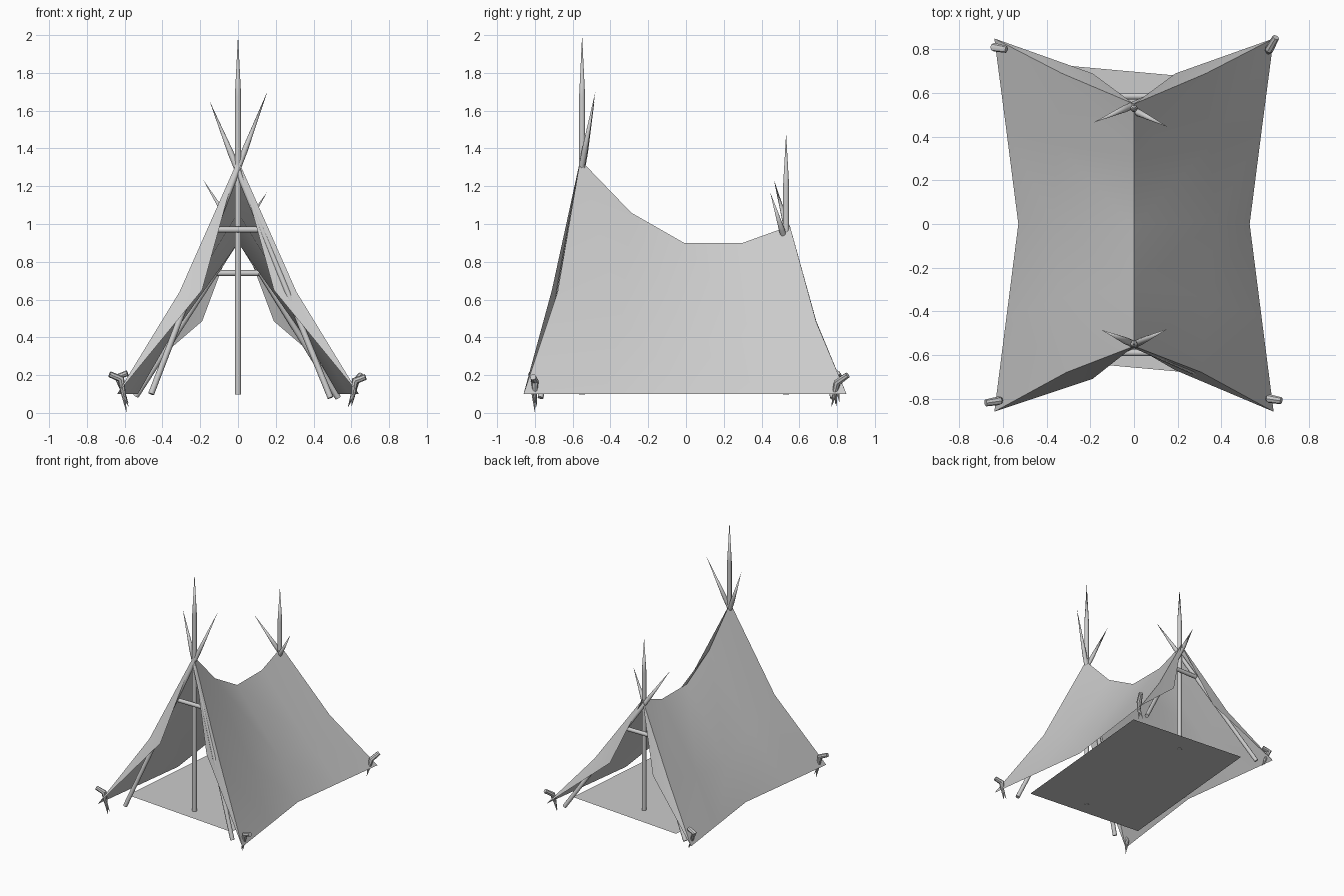
import bpy, bmesh, math
from mathutils import Vector

cube = bpy.data.objects.get("Cube")
if cube:
    bpy.data.objects.remove(cube, do_unlink=True)

grey = bpy.data.materials.new("plain_grey")
grey.use_nodes = True
colour = (0.6, 0.6, 0.6, 1)
grey.diffuse_color = colour
grey.node_tree.nodes["Principled BSDF"].inputs["Base Color"].default_value = colour


def finish(bm, name, angle=40):
    mesh = bpy.data.meshes.new(name)
    bm.to_mesh(mesh)
    bm.free()
    obj = bpy.data.objects.new(name, mesh)
    bpy.context.collection.objects.link(obj)
    mesh.materials.append(grey)
    bpy.ops.object.select_all(action='DESELECT')
    obj.select_set(True)
    bpy.context.view_layer.objects.active = obj
    bpy.ops.object.shade_smooth_by_angle(angle=math.radians(angle))
    return obj


def stick(name, stations, sides=10):
    """Round stick through (point, radius) stations; zero radius gives a point."""
    bm = bmesh.new()
    pts = [Vector(p) for p, r in stations]
    rings = []
    for i, (p, r) in enumerate(stations):
        d = (pts[min(i + 1, len(pts) - 1)] - pts[max(i - 1, 0)]).normalized()
        ref = Vector((0, 1, 0)) if abs(d.y) < 0.8 else Vector((1, 0, 0))
        u = d.cross(ref).normalized()
        v = d.cross(u)
        if r == 0:
            rings.append([bm.verts.new(p)] * sides)
            continue
        ring = []
        for k in range(sides):
            a = 2 * math.pi * k / sides
            ring.append(bm.verts.new(pts[i] + r * (u * math.cos(a) + v * math.sin(a))))
        rings.append(ring)
    for a, b in zip(rings, rings[1:]):
        for k in range(sides):
            j = (k + 1) % sides
            corners = list(dict.fromkeys((a[k], a[j], b[j], b[k])))
            bm.faces.new(corners)
    for ring in (rings[0], rings[-1]):
        if ring[0] is not ring[1]:
            bm.faces.new(ring)
    bmesh.ops.recalc_face_normals(bm, faces=bm.faces)
    return finish(bm, name)


def pole(name, foot, tip, taper, radius=0.016):
    """Straight pole whose last stretch is whittled to a point."""
    foot, tip = Vector(foot), Vector(tip)
    neck = tip + (foot - tip).normalized() * taper
    stick(name, [(foot, radius), (neck, radius), (tip, 0)])


# Canvas: ridge, middle and lower rows on each side, with folded end flaps
ridge = [(-0.56, 1.34), (-0.29, 1.06), (-0.01, 0.9), (0.30, 0.9), (0.55, 0.99)]
middle = [(0.31, -0.68, 0.64), (0.34, -0.34, 0.50), (0.375, 0.02, 0.37),
          (0.35, 0.36, 0.42), (0.33, 0.69, 0.48)]
lower = [(0.64, -0.86), (0.585, -0.43), (0.53, 0), (0.585, 0.43), (0.64, 0.85)]

bm = bmesh.new()
top = [bm.verts.new((0, y, z)) for y, z in ridge]
for s in (1, -1):
    mid = [bm.verts.new((s * x, y, z)) for x, y, z in middle]
    low = [bm.verts.new((s * x, y, 0.1)) for x, y in lower]
    faces = []
    for a, b in ((top, mid), (mid, low)):
        for i in range(4):
            faces.append(bm.faces.new((a[i], b[i], b[i + 1], a[i + 1])))
    for end, flap in ((0, (0.19, -0.69 + s * 0.02, 0.65)), (4, (0.19, 0.69, 0.485))):
        f = bm.verts.new((s * flap[0], flap[1], flap[2]))
        for pair in ((top[end], mid[end]), (mid[end], low[end])):
            tri = (pair[0], f, pair[1]) if end == 0 else (pair[0], pair[1], f)
            faces.append(bm.faces.new(tri))
    if s < 0:
        bmesh.ops.reverse_faces(bm, faces=faces)
finish(bm, "canvas_cover", 60)

# Ground sheet, slightly askew
bm = bmesh.new()
turn = -0.09
corners = []
for x, y in ((-0.49, -0.675), (0.49, -0.675), (0.49, 0.675), (-0.49, 0.675)):
    corners.append(bm.verts.new((x * math.cos(turn) - y * math.sin(turn),
                                 x * math.sin(turn) + y * math.cos(turn) + 0.02, 0.1)))
bm.faces.new(corners)
finish(bm, "ground_sheet")

# Upright and crossed poles
pole("front_upright_pole", (0, -0.55, 0.097), (0, -0.55, 2), 0.33, 0.017)
pole("back_upright_pole", (0, 0.53, 0.097), (0, 0.53, 1.48), 0.28, 0.017)
pole("front_pole_right", (-0.46, -0.77, 0.1), (0.155, -0.48, 1.7), 0.34)
pole("front_pole_left", (0.49, -0.77, 0.08), (-0.15, -0.485, 1.65), 0.30)
pole("back_pole_left", (0.53, 0.78, 0.08), (-0.185, 0.465, 1.235), 0.28)
pole("back_pole_right", (-0.54, 0.78, 0.09), (0.155, 0.445, 1.17), 0.25)

# Crossbars
for name, y, z in (("front_crossbar", -0.59, 0.97), ("back_crossbar", 0.585, 0.74)):
    stick(name, [((-0.11, y, z), 0.016), ((0.11, y, z), 0.016)])

# Hooked corner pegs: pointed tip, shoulder, head
pegs = {
    "front_right": ((-0.59, -0.80, 0.0), (-0.62, -0.81, 0.18), (-0.68, -0.82, 0.205)),
    "front_left": ((0.60, -0.80, 0.03), (0.62, -0.80, 0.17), (0.675, -0.81, 0.19)),
    "back_left": ((0.60, 0.77, 0.03), (0.62, 0.80, 0.16), (0.65, 0.855, 0.20)),
    "back_right": ((-0.58, 0.79, 0.05), (-0.64, 0.81, 0.19), (-0.585, 0.80, 0.21)),
}
for name, (tip, shoulder, head) in pegs.items():
    t, s = Vector(tip), Vector(shoulder)
    stick(name + "_peg", [(t, 0), (t.lerp(s, 0.6), 0.013), (s, 0.02), (head, 0.016)], 8)
    # Side thorn
    root = t.lerp(s, 0.6)
    out = Vector((-0.03 if t.x > 0 else 0.03, 0.01, -0.08))
    stick(name + "_peg_thorn", [(root, 0.012), (root + out, 0)], 6)
